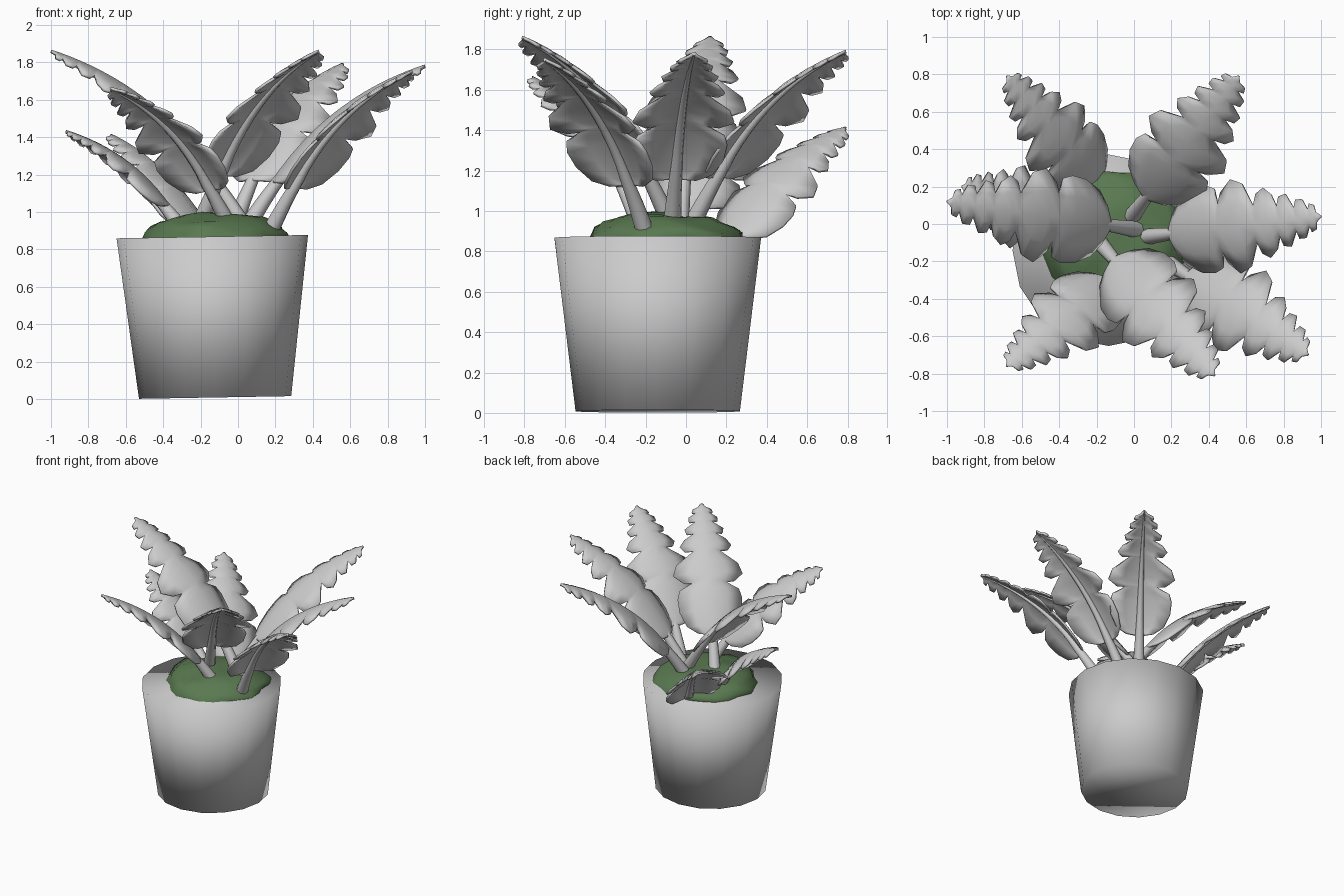
import bpy, bmesh, math
from mathutils import Vector, Matrix, noise

if "Cube" in bpy.data.objects:
    bpy.data.objects.remove(bpy.data.objects["Cube"])


def make_object(name, bm, angle=None):
    bmesh.ops.recalc_face_normals(bm, faces=bm.faces)
    me = bpy.data.meshes.new(name)
    bm.to_mesh(me)
    bm.free()
    ob = bpy.data.objects.new(name, me)
    bpy.context.collection.objects.link(ob)
    bpy.ops.object.select_all(action='DESELECT')
    ob.select_set(True)
    bpy.context.view_layer.objects.active = ob
    if angle is None:
        bpy.ops.object.shade_smooth()
    else:
        bpy.ops.object.shade_smooth_by_angle(angle=math.radians(angle))
    return ob


# Pot: tapered bucket, leaning very slightly
bm = bmesh.new()
bmesh.ops.create_cone(bm, cap_ends=True, segments=16, radius1=0.407, radius2=0.512, depth=0.86)
pot = make_object("pot", bm)
pot.location = (-0.13, -0.14, 0.438)
pot.rotation_euler = (0, math.radians(-1.0), 0)

# Moss mound: lumpy flattened dome
bm = bmesh.new()
bmesh.ops.create_uvsphere(bm, u_segments=24, v_segments=14, radius=1)
for v in bm.verts:
    lump = 1 + 0.14 * noise.noise(v.co * 2.2 + Vector((3, 1, 0)))
    v.co = Vector((-0.115 + v.co.x * 0.38 * lump, -0.10 + v.co.y * 0.38 * lump,
                   0.86 + v.co.z * 0.135 * lump))
moss = make_object("moss", bm)
mat = bpy.data.materials.new("moss_green")
mat.diffuse_color = (0.10, 0.19, 0.08, 1)
mat.use_nodes = True
mat.node_tree.nodes["Principled BSDF"].inputs["Base Color"].default_value = mat.diffuse_color
moss.data.materials.append(mat)

# Lobed leaf outline: (position along the rib, half width)
OUTLINE = [(.20, .03), (.21, .11), (.25, .19), (.33, .24), (.41, .25), (.46, .23), (.495, .13),
           (.505, .20), (.555, .27), (.62, .24), (.69, .10), (.70, .17), (.735, .20),
           (.775, .16), (.805, .08), (.812, .14), (.845, .15), (.885, .06), (.89, .11),
           (.92, .11), (.945, .045), (.95, .08), (.97, .07), (.98, .025), (1.0, .004)]


def rib_frame(base, tip, t, roll=0):
    """Point, side and normal on the arching rib."""
    d = tip - base
    ctrl = base + Vector((d.x * 0.32, d.y * 0.32, d.z * 0.75))
    p = base * (1 - t) ** 2 + ctrl * 2 * t * (1 - t) + tip * t * t
    tan = ((ctrl - base) * (1 - t) + (tip - ctrl) * t).normalized()
    side = tan.cross(Vector((0, 0, 1))).normalized()
    side = Matrix.Rotation(math.radians(roll), 3, tan) @ side
    return p, side, side.cross(tan).normalized()


def make_blade(name, base, tip, roll):
    size = max(0.9, min(1.0, (tip - base).length / 1.25))
    bm = bmesh.new()
    rows = []
    for t, w in OUTLINE:
        p, s, n = rib_frame(base, tip, t, roll)
        w *= size
        row = [p + s * w * k + n * w * drop for k, drop in
               ((-.93, -.32), (-.5, -.13), (0, 0), (.5, -.13), (.93, -.32))]
        rows.append([bm.verts.new(c) for c in row])
    for a, b in zip(rows, rows[1:]):
        for i in range(4):
            bm.faces.new((a[i], a[i + 1], b[i + 1], b[i]))
    ob = make_object(name, bm, 50)
    mod = ob.modifiers.new("thickness", 'SOLIDIFY')
    mod.thickness = 0.016
    mod.offset = 0


def make_stalk(name, base, tip, sides=8, steps=16):
    bm = bmesh.new()
    rings = []
    for j in range(steps + 1):
        t = j / steps
        p, s, n = rib_frame(base, tip, t)
        r = 0.046 - 0.02 * min(t / 0.3, 1) - 0.02 * max(0, (t - 0.3) / 0.7)
        c = p - n * r * min(1, t / 0.25) * 0.8
        rings.append([bm.verts.new(c + r * (s * math.cos(a) + n * math.sin(a)))
                      for a in (2 * math.pi * i / sides for i in range(sides))])
    for a, b in zip(rings, rings[1:]):
        for i in range(sides):
            k = (i + 1) % sides
            bm.faces.new((a[i], a[k], b[k], b[i]))
    bm.faces.new(rings[0])
    bm.faces.new(rings[-1])
    make_object(name, bm, 50)


# Leaves: base and tip of each rib, and roll about the rib in degrees
LEAVES = [
    ((-.10, .13, .68), (-.68, .79, 1.41), 14),
    ((-.02, .03, .93), (.56, .79, 1.79), 0),
    ((.02, -.03, .94), (-1.0, .12, 1.86), 0),
    ((.05, -.07, .92), (1.0, .04, 1.78), 0),
    ((-.04, -.22, .91), (-.68, -.76, 1.66), 15),
    ((-.20, -.08, .94), (.43, -.81, 1.86), 0),
    ((.17, -.20, .89), (.93, -.70, 1.75), 0),
    ((-.28, .00, .88), (-.92, .20, 1.43), 12),
]
for i, (b, t, roll) in enumerate(LEAVES, 1):
    make_blade(f"leaf_blade_{i}", Vector(b), Vector(t), roll)
    make_stalk(f"leaf_stalk_{i}", Vector(b), Vector(t))
